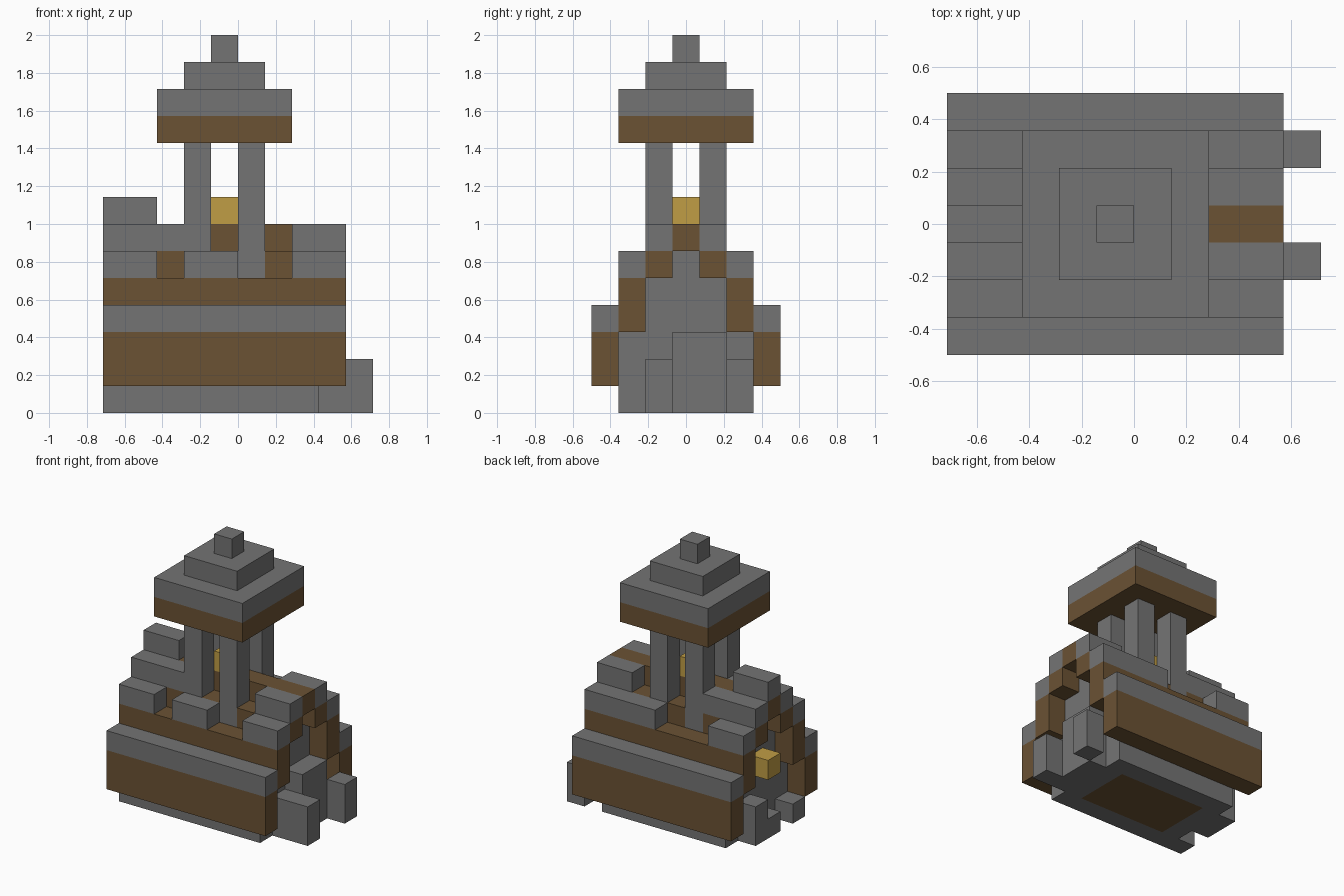
import bpy, bmesh
from mathutils import Vector

U = 1 / 7  # edge of one block

cube = bpy.data.objects.get("Cube")
if cube:
    bpy.data.objects.remove(cube, do_unlink=True)


def material(name, rgb):
    m = bpy.data.materials.new(name)
    m.use_nodes = True
    m.diffuse_color = (*rgb, 1)
    m.node_tree.nodes["Principled BSDF"].inputs["Base Color"].default_value = (*rgb, 1)
    return m


STONE = material("grey stone", (0.175, 0.175, 0.175))
WOOD = material("brown wood", (0.147, 0.085, 0.034))
GOLD = material("gold", (0.53, 0.34, 0.06))


def part(name, mat, *boxes):
    """One object from boxes given as (x range, y range, z range) in blocks."""
    bm = bmesh.new()
    for ranges in boxes:
        lo, hi = (Vector(r[i] * U for r in ranges) for i in (0, 1))
        for v in bmesh.ops.create_cube(bm, size=1)["verts"]:
            v.co = (lo + hi) / 2 + v.co * (hi - lo)
    mesh = bpy.data.meshes.new(name)
    bm.to_mesh(mesh)
    bm.free()
    mesh.materials.append(mat)
    obj = bpy.data.objects.new(name, mesh)
    bpy.context.collection.objects.link(obj)


def both(xs, ys, zs):
    """A box and its mirror image across the ridge."""
    return [(xs, ys, zs), (xs, (-ys[1], -ys[0]), zs)]


LONG = (-5, 4)            # full roof length
MID = (-.5, .5)           # rows of blocks, counted from the ridge outwards
INNER, OUTER, EAVE = (.5, 1.5), (1.5, 2.5), (2.5, 3.5)
FRONT_INNER, FRONT_OUTER = (-1.5, -.5), (-2.5, -1.5)

# House walls and floor
part("floor", WOOD, ((-3, 2), (-1.5, 1.5), (0, 1)))
part("side_walls", STONE, *both((-4, 3), OUTER, (0, 3)))
for name, xs in (("left_gable", (2, 3)), ("right_gable", (-4, -3))):
    part(name, STONE, (xs, (-1.5, 1.5), (0, 5)), (xs, MID, (5, 6)))

# Stepped wooden roof
part("eave_boards", WOOD, *both(LONG, EAVE, (1, 3)))
part("eave_caps", STONE, *both(LONG, EAVE, (3, 4)))
part("lower_roof", WOOD, *both(LONG, OUTER, (3, 5)))
part("upper_roof", WOOD, *[b for xs in ((-5, -2), (-1, 0), (1, 4))
                           for b in both(xs, INNER, (5, 6))])
part("ridge_beam", WOOD, (LONG, MID, (6, 7)))

# Broken stone tiles
part("lower_tiles", STONE,
     *[(xs, FRONT_OUTER, (5, 6)) for xs in ((-5, -3), (-2, 0), (2, 4))],
     *[(xs, OUTER, (5, 6)) for xs in ((-5, -3), (0, 4))])
part("upper_tiles", STONE,
     *[b for xs in ((-5, -2), (2, 4)) for b in both(xs, INNER, (6, 7))])
part("ridge_tiles", STONE, ((-5, -3), MID, (7, 8)))

# Tower with bell
part("tower_pillars", STONE,
     *[b for xs in ((-2, -1), (0, 1)) for b in both(xs, INNER, (5, 10))])
part("bell", GOLD, ((-1, 0), MID, (7, 8)))
part("tower_roof_base", WOOD, ((-3, 2), (-2.5, 2.5), (10, 11)))
part("tower_roof", STONE,
     *[((-.5 - r, -.5 + r), (-r, r), (z, z + 1))
       for r, z in ((2.5, 11), (1.5, 12), (.5, 13))])

# Rubble and lamp at the gable ends
part("left_rubble", STONE,
     ((3, 5), FRONT_INNER, (0, 2)),
     ((3, 4), (-.5, 1.5), (0, 3)),
     ((4, 5), OUTER, (0, 2)))
part("right_rubble", STONE,
     ((-5, -4), FRONT_OUTER, (0, 1)),
     ((-5, -4), MID, (0, 1)),
     ((-5, -4), INNER, (0, 2)))
part("gable_lamp", GOLD, ((-5, -4), MID, (3, 4)))
